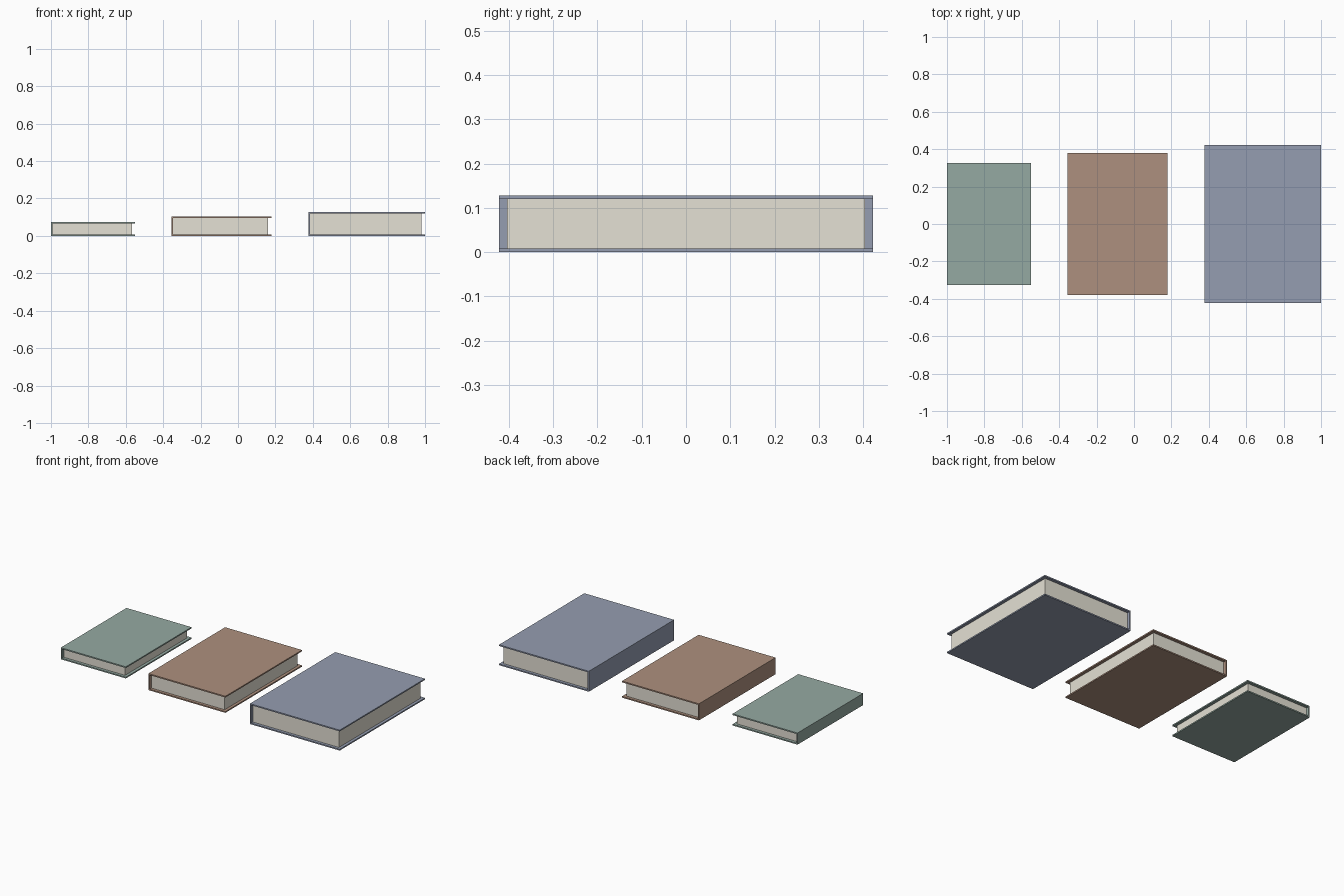
import bpy

if "Cube" in bpy.data.objects:
    bpy.data.objects.remove(bpy.data.objects["Cube"])

T = 0.008      # cover board thickness
INSET = 0.018  # how far the boards overhang the pages


def material(name, color):
    m = bpy.data.materials.new(name)
    m.diffuse_color = (*color, 1)
    m.use_nodes = True
    m.node_tree.nodes["Principled BSDF"].inputs["Base Color"].default_value = m.diffuse_color
    return m


def box(name, x0, x1, half_y, z0, z1, mat):
    bpy.ops.mesh.primitive_cube_add(size=1)
    o = bpy.context.object
    o.name = name
    o.location = ((x0 + x1) / 2, 0, (z0 + z1) / 2)
    o.scale = (x1 - x0, 2 * half_y, z1 - z0)
    bpy.ops.object.transform_apply(location=True, rotation=False, scale=True)
    o.data.materials.append(mat)
    return o


paper = material("paper", (0.78, 0.75, 0.66))


def book(name, x0, x1, half_y, height, color):
    cloth = material(name + "_cloth", color)
    # two boards joined by a spine on the left
    box(name + "_back_cover", x0, x1, half_y, 0, T, cloth)
    box(name + "_front_cover", x0, x1, half_y, height - T, height, cloth)
    box(name + "_spine", x0, x0 + T, half_y, T, height - T, cloth)
    # page block set in from the three open edges
    box(name + "_pages", x0 + T, x1 - INSET, half_y - INSET, T, height - T, paper)


book("small_book", -1.0, -0.55, 0.325, 0.073, (0.30, 0.40, 0.36))
book("medium_book", -0.355, 0.178, 0.379, 0.104, (0.42, 0.28, 0.21))
book("large_book", 0.378, 1.0, 0.422, 0.128, (0.30, 0.34, 0.44))
